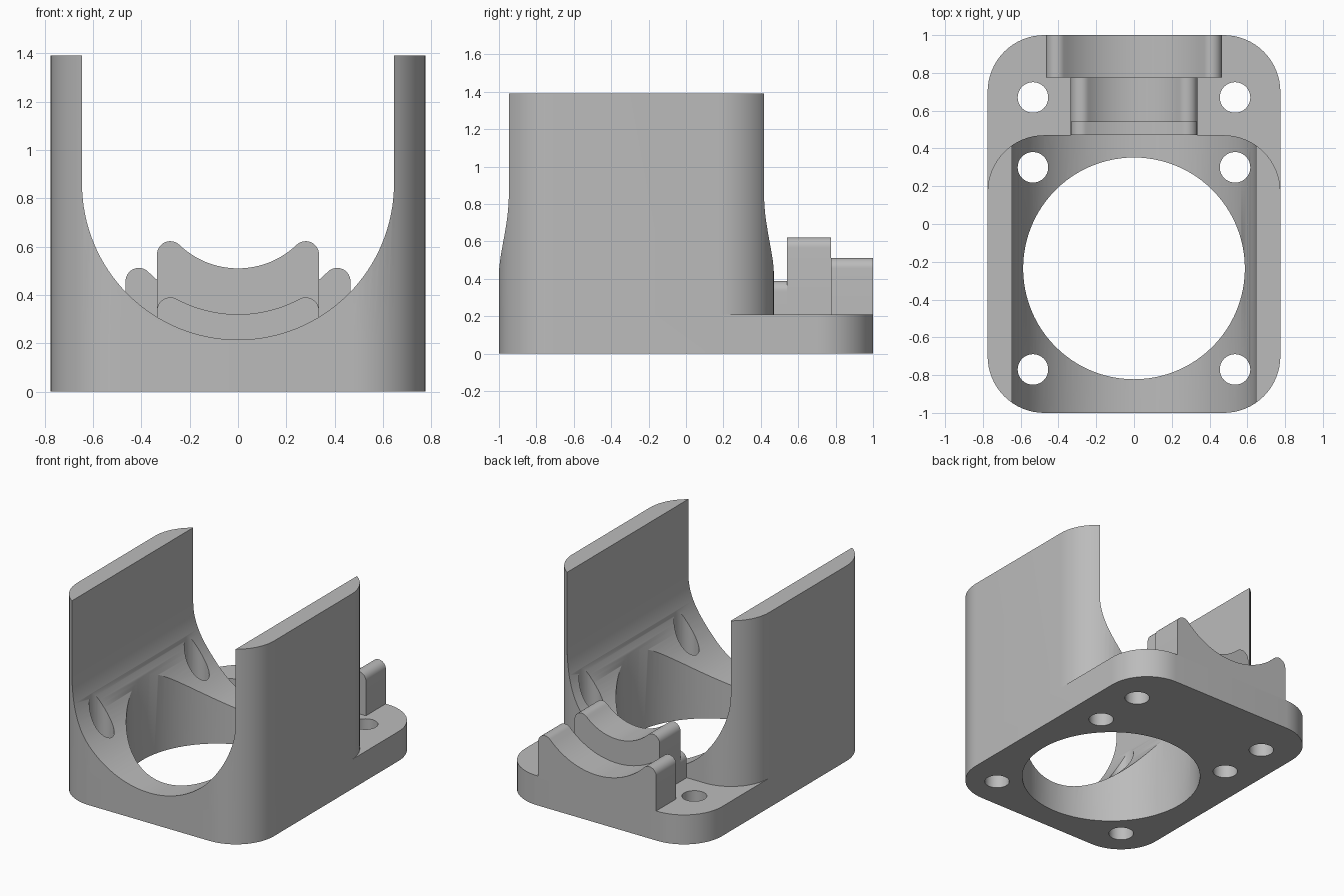
import bpy
import bmesh
from math import sin, cos, pi, atan2, sqrt, radians
from mathutils import Vector

default = bpy.data.objects.get("Cube")
if default:
    bpy.data.objects.remove(default, do_unlink=True)

GREY = (0.5, 0.5, 0.5, 1.0)
mat = bpy.data.materials.new("plain grey")
mat.use_nodes = True
mat.diffuse_color = GREY
mat.node_tree.nodes["Principled BSDF"].inputs["Base Color"].default_value = GREY

AXIS_Z = 0.86      # height of the cradle axis
HALF_W = 0.775     # half width of the block
BASE_H = 0.21


def arc(cx, cy, r, start, end, steps):
    """Points along a circular arc."""
    return [(cx + r * cos(start + (end - start) * i / steps),
             cy + r * sin(start + (end - start) * i / steps))
            for i in range(steps + 1)]


def prism(name, outline, start, end, along="z"):
    """Extrude a closed outline along z (xy outline) or y (xz outline)."""
    place = {"z": lambda p: (p[0], p[1], start),
             "y": lambda p: (p[0], start, p[1])}[along]
    shift = Vector((0, 0, end - start) if along == "z" else (0, end - start, 0))
    bm = bmesh.new()
    face = bm.faces.new([bm.verts.new(place(p)) for p in outline])
    grown = bmesh.ops.extrude_face_region(bm, geom=[face], use_keep_orig=True)
    top = [g for g in grown["geom"] if isinstance(g, bmesh.types.BMVert)]
    bmesh.ops.translate(bm, vec=shift, verts=top)
    bmesh.ops.recalc_face_normals(bm, faces=bm.faces)
    mesh = bpy.data.meshes.new(name)
    bm.to_mesh(mesh)
    bm.free()
    mesh.materials.append(mat)
    obj = bpy.data.objects.new(name, mesh)
    bpy.context.collection.objects.link(obj)
    return obj


def select(obj):
    bpy.ops.object.select_all(action="DESELECT")
    obj.select_set(True)
    bpy.context.view_layer.objects.active = obj


def combine(obj, tool, operation):
    """Apply a boolean and discard the tool."""
    mod = obj.modifiers.new(operation.lower(), "BOOLEAN")
    mod.operation = operation
    mod.solver = "EXACT"
    mod.object = tool
    select(obj)
    bpy.ops.object.modifier_apply(modifier=mod.name)
    bpy.data.objects.remove(tool, do_unlink=True)


def smooth(obj):
    select(obj)
    bpy.ops.object.shade_smooth_by_angle(angle=radians(30))


def rounded_rectangle(y0, y1, r=0.3):
    x = HALF_W - r
    corners = [(x, y1 - r), (-x, y1 - r), (-x, y0 + r), (x, y0 + r)]
    return [p for i, (cx, cy) in enumerate(corners)
            for p in arc(cx, cy, r, i * pi / 2, (i + 1) * pi / 2, 16)]


def circle(cx, cy, r, steps):
    return arc(cx, cy, r, 0, 2 * pi, steps)[:-1]


# Block: full length foot plate joined to the tall cradle
body = prism("cradle_body", rounded_rectangle(-1, 1), 0, BASE_H)
combine(body, prism("tower", rounded_rectangle(-1, 0.47), 0, 1.39), "UNION")

# U-shaped channel, open at the top
channel = arc(0, AXIS_Z, 0.645, pi, 2 * pi, 64) + [(0.645, 1.6), (-0.645, 1.6)]
combine(body, prism("channel_cutter", channel, -1.2, 1.2, "y"), "DIFFERENCE")

# Large bore and screw holes
combine(body, prism("bore_cutter", circle(0, -0.235, 0.587, 96), -0.2, 1.5), "DIFFERENCE")
for side in (-1, 1):
    for y in (-0.77, 0.30, 0.67):
        hole = prism("hole_cutter", circle(side * 0.535, y, 0.081, 32), -0.2, 1.6)
        combine(body, hole, "DIFFERENCE")
smooth(body)


def saddle(name, y0, y1, half, dip):
    """Rest with a concave top about the cradle axis and rounded horns."""
    r = 0.055
    hx = half - r
    hz = AXIS_Z - sqrt((dip + r) ** 2 - hx ** 2)
    lean = atan2(AXIS_Z - hz, -hx)      # from right horn centre to the axis
    horn = arc(hx, hz, r, 0, lean, 14)
    hollow = arc(0, AXIS_Z, dip, lean - pi, -pi / 2, 16)[1:]
    right = [(half, BASE_H - 0.01)] + horn + hollow
    left = [(-x, z) for x, z in reversed(right[:-1])]
    smooth(prism(name, right + left, y0, y1, "y"))


# Stepped saddles behind the cradle
saddle("front_saddle_step", 0.47, 0.54, 0.335, 0.54)
saddle("middle_saddle", 0.54, 0.775, 0.335, 0.35)
saddle("rear_saddle", 0.775, 1.0, 0.465, 0.52)
